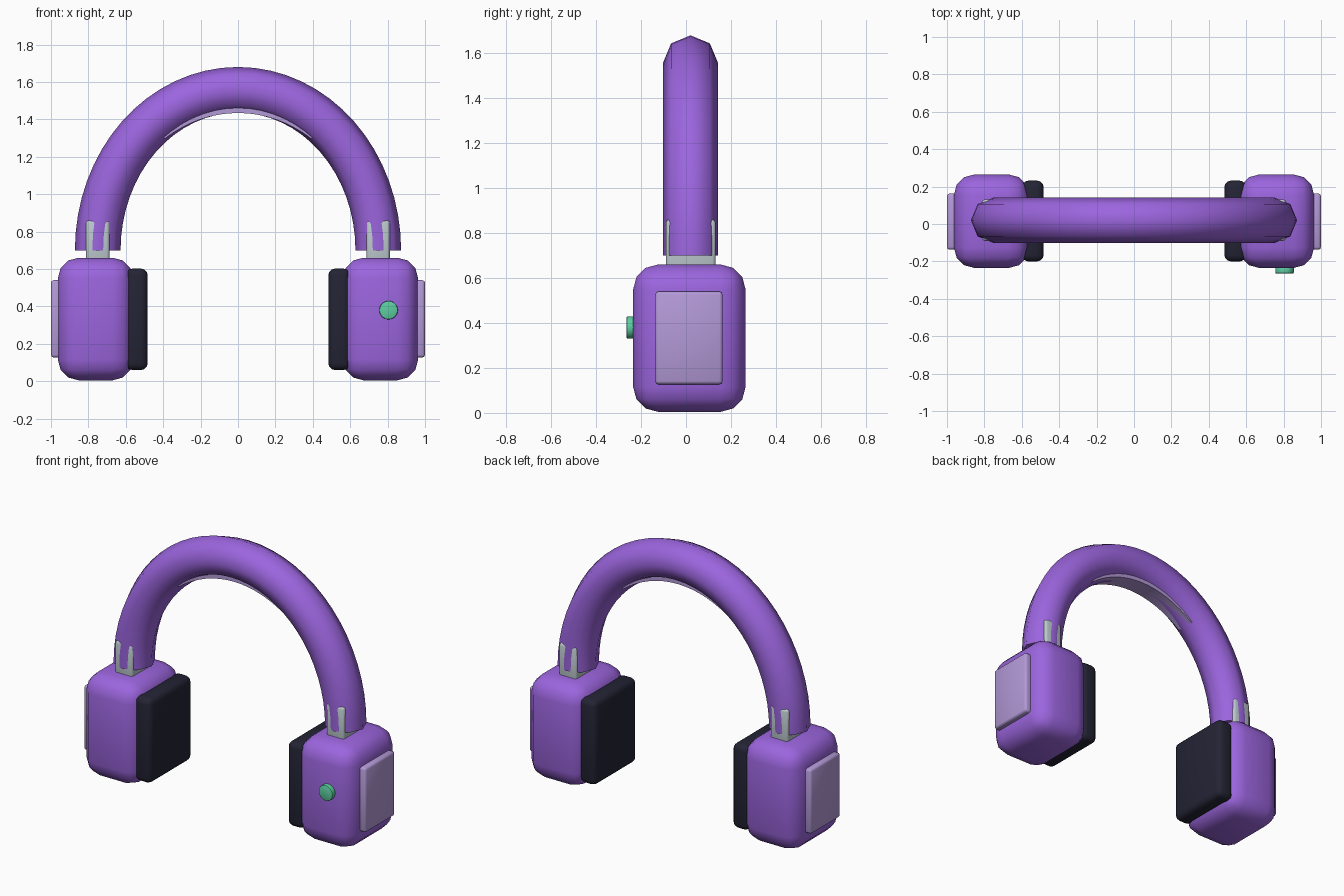
import bpy, bmesh, math
from mathutils import Vector, Matrix

if "Cube" in bpy.data.objects:
    bpy.data.objects.remove(bpy.data.objects["Cube"])

YC = 0.02  # depth centre of the headset


def mat(name, rgb):
    m = bpy.data.materials.new(name)
    m.diffuse_color = (*rgb, 1)
    m.use_nodes = True
    m.node_tree.nodes["Principled BSDF"].inputs["Base Color"].default_value = m.diffuse_color
    return m


PURPLE = mat("purple", (0.33, 0.13, 0.73))
LILAC = mat("lilac", (0.45, 0.32, 0.68))
DARK = mat("dark navy", (0.017, 0.017, 0.035))
STEEL = mat("pale steel", (0.50, 0.58, 0.61))
GREEN = mat("mint green", (0.11, 0.62, 0.36))


def finish(bm, name, material, angle=60, bevel=0, segments=3):
    bmesh.ops.recalc_face_normals(bm, faces=bm.faces)
    if bevel:
        bmesh.ops.bevel(bm, geom=bm.edges[:], offset=bevel, segments=segments,
                        profile=0.5, affect='EDGES', clamp_overlap=True)
    me = bpy.data.meshes.new(name)
    bm.to_mesh(me)
    bm.free()
    me.materials.append(material)
    ob = bpy.data.objects.new(name, me)
    bpy.context.collection.objects.link(ob)
    bpy.ops.object.select_all(action='DESELECT')
    ob.select_set(True)
    bpy.context.view_layer.objects.active = ob
    bpy.ops.object.shade_smooth_by_angle(angle=math.radians(angle))
    return ob


def box(name, lo, hi, material, bevel, segments=3):
    lo, hi = Vector(lo), Vector(hi)
    bm = bmesh.new()
    bmesh.ops.create_cube(bm, size=1)
    for v in bm.verts:
        v.co = (lo + hi) / 2 + v.co * (hi - lo)
    return finish(bm, name, material, 50, bevel, segments)


def arch(name, t0, t1, steps, profile, material, angle):
    """Sweep profile(s) -> [(outward, y)] along the elliptical arch, s in -1..1."""
    a, b, zc = 0.75, 0.858, 0.70
    bm = bmesh.new()
    rings = []
    for i in range(steps + 1):
        s = 2 * i / steps - 1
        t = math.radians(t0 + (t1 - t0) * i / steps)
        p = Vector((a * math.cos(t), 0, zc + b * math.sin(t)))
        n = Vector((math.cos(t) / a, 0, math.sin(t) / b)).normalized()
        rings.append([bm.verts.new(p + n * o + Vector((0, YC + y, 0)))
                      for o, y in profile(s)])
    k = len(rings[0])
    for r, q in zip(rings, rings[1:]):
        for j in range(k):
            bm.faces.new((r[j], r[(j + 1) % k], q[(j + 1) % k], q[j]))
    bm.faces.new(rings[0])
    bm.faces.new(rings[-1])
    return finish(bm, name, material, angle)


# Headband: eight-sided tube, smooth shaded
octagon = [(0.122 * math.cos(i * math.pi / 4), 0.122 * math.sin(i * math.pi / 4))
           for i in range(8)]
arch("headband", 0, 180, 32, lambda s: octagon, PURPLE, 60)


# Cushion strip under the crown, sinking into the band towards its ends
def strip(s):
    d = -0.124 + 0.018 * s * s
    return [(d, -0.06), (d, 0.06), (-0.06, 0.06), (-0.06, -0.06)]


arch("crown_cushion", 52, 128, 16, strip, LILAC, 40)

# Ear assemblies, mirrored left and right
for side, sx in (("left", -1), ("right", 1)):
    def part(name, x0, x1, y0, y1, z0, z1, *rest):
        xs = sorted((sx * x0, sx * x1))
        box(f"{side}_{name}", (xs[0], y0, z0), (xs[1], y1, z1), *rest)

    part("ear_cup", 0.56, 0.963, -0.235, 0.265, 0.005, 0.66, PURPLE, 0.11, 3)
    part("ear_pad", 0.483, 0.60, -0.20, 0.232, 0.06, 0.602, DARK, 0.035, 3)
    part("outer_plate", 0.94, 1.0, -0.137, 0.163, 0.127, 0.54, LILAC, 0.014, 2)
    part("slider", 0.687, 0.812, YC - 0.11, YC + 0.112, 0.58, 0.86, STEEL, 0.015, 2)

# Round button on the front of the right cup
bm = bmesh.new()
bmesh.ops.create_cone(bm, cap_ends=True, segments=20, radius1=0.05, radius2=0.05,
                      depth=0.035,
                      matrix=Matrix.Translation((0.805, -0.2475, 0.38))
                      @ Matrix.Rotation(math.pi / 2, 4, 'X'))
finish(bm, "button", GREEN, 40, 0.006, 2)
